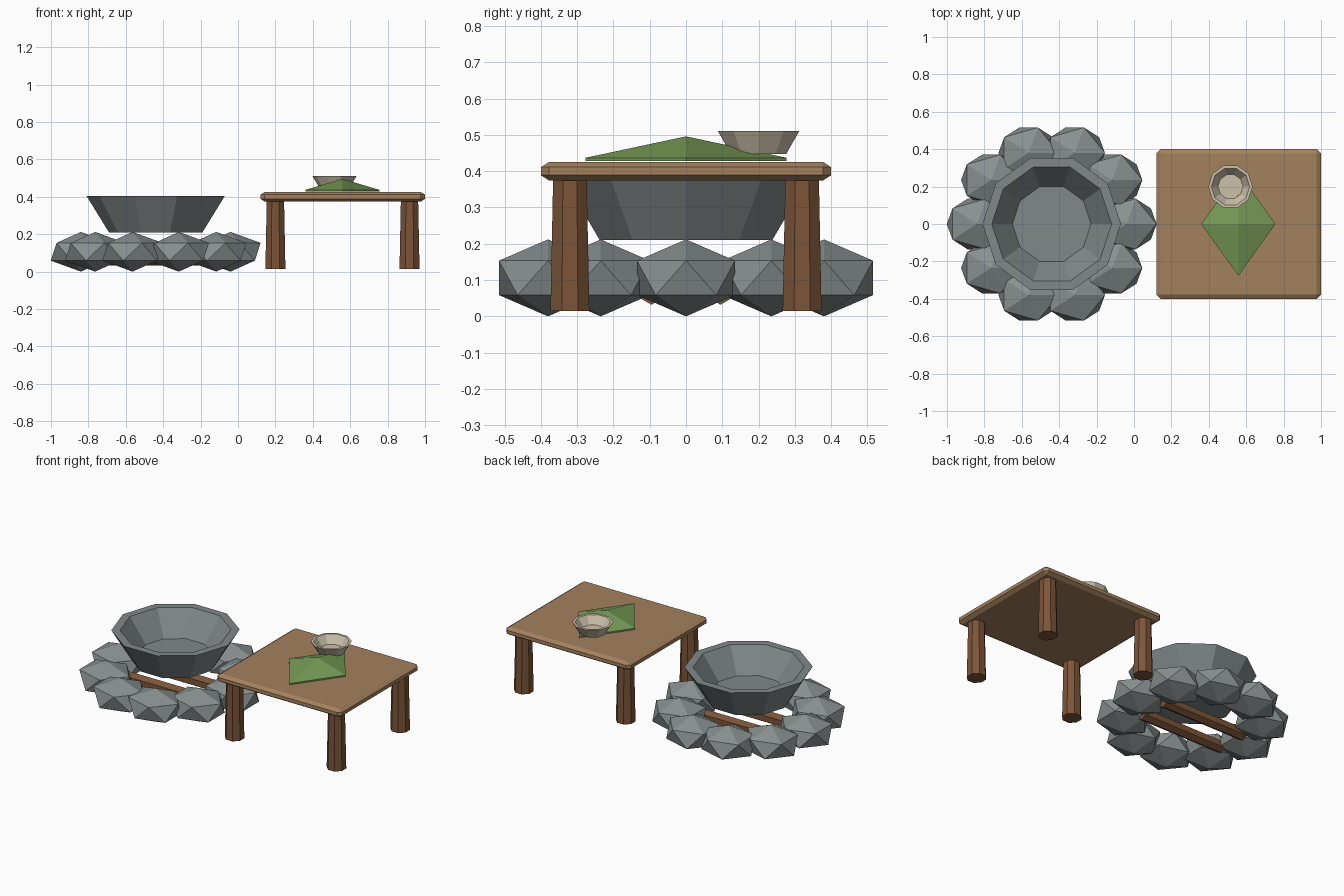
import bpy
import bmesh
from math import cos, sin, pi, radians
from mathutils import Matrix, Vector

cube = bpy.data.objects.get("Cube")
if cube:
    bpy.data.objects.remove(cube, do_unlink=True)


def material(name, rgb):
    mat = bpy.data.materials.new(name)
    mat.use_nodes = True
    mat.diffuse_color = (*rgb, 1)
    mat.node_tree.nodes["Principled BSDF"].inputs["Base Color"].default_value = (*rgb, 1)
    return mat


stone_grey = material("stone_grey", (0.25, 0.28, 0.28))
basin_grey = material("basin_grey", (0.22, 0.25, 0.25))
plank_wood = material("plank_wood", (0.37, 0.22, 0.11))
dark_wood = material("dark_wood", (0.20, 0.09, 0.04))
leaf_green = material("leaf_green", (0.18, 0.32, 0.09))
clay_cream = material("clay_cream", (0.60, 0.53, 0.40))


def add_object(name, bm, mat, location):
    bmesh.ops.recalc_face_normals(bm, faces=bm.faces)
    mesh = bpy.data.meshes.new(name)
    bm.to_mesh(mesh)
    bm.free()
    mesh.materials.append(mat)
    obj = bpy.data.objects.new(name, mesh)
    obj.location = location
    bpy.context.collection.objects.link(obj)
    return obj


def lathe(name, rings, sides, mat, location, turn=0, scale=(1, 1, 1), axis="Z"):
    """Stack (radius, height) rings into a closed faceted solid."""
    bm = bmesh.new()
    loops = []
    for radius, z in rings:
        if radius == 0:
            loops.append([bm.verts.new((0, 0, z))] * sides)
        else:
            loops.append([bm.verts.new((radius * cos(turn + 2 * pi * i / sides),
                                        radius * sin(turn + 2 * pi * i / sides), z))
                          for i in range(sides)])
    for low, high in zip(loops, loops[1:]):
        for i in range(sides):
            j = (i + 1) % sides
            quad = dict.fromkeys((low[i], low[j], high[j], high[i]))
            bm.faces.new(list(quad))
    for loop, (radius, _) in ((loops[0], rings[0]), (loops[-1], rings[-1])):
        if radius:
            bm.faces.new(loop)
    bmesh.ops.scale(bm, vec=scale, verts=bm.verts)
    if axis == "X":
        bmesh.ops.rotate(bm, matrix=Matrix.Rotation(pi / 2, 3, "Y"), verts=bm.verts)
    return add_object(name, bm, mat, location)


# Ring of flattened stones
pit = Vector((-0.44, 0, 0))
for i in range(10):
    angle = i * pi / 5
    bm = bmesh.new()
    bmesh.ops.create_icosphere(bm, subdivisions=1, radius=1)
    bmesh.ops.scale(bm, vec=(0.18, 0.159, 0.106), verts=bm.verts)
    add_object(f"ring_stone_{i + 1}", bm, stone_grey,
               pit + Vector((0.4 * cos(angle), 0.4 * sin(angle), 0.106)))

# Two logs lying inside the ring
for side, y in (("front", -0.095), ("back", 0.095)):
    lathe(f"{side}_log", [(0.038, -0.3), (0.038, 0.3)], 6, dark_wood,
          pit + Vector((0, y, 0.07)), axis="X")

# Large and small bowls share one profile
bowl = [(0.25, 0), (0.37, 0.195), (0.32, 0.195), (0.21, 0.045)]
lathe("large_bowl", bowl, 10, basin_grey, pit + Vector((0, 0, 0.21)))
lathe("small_bowl", bowl, 10, clay_cream, (0.516, 0.2, 0.447), scale=(0.32, 0.32, 0.33))

# Table top with chamfered edges
bm = bmesh.new()
bmesh.ops.create_cube(bm, size=1)
bmesh.ops.scale(bm, vec=(0.88, 0.8, 0.08), verts=bm.verts)
bmesh.ops.bevel(bm, geom=bm.edges[:], offset=0.023, segments=1, affect="EDGES")
bmesh.ops.scale(bm, vec=(1, 1, 0.65), verts=bm.verts)
add_object("table_top", bm, plank_wood, (0.56, 0, 0.4))

# Tapered table legs
for x_name, x in (("right", 0.2), ("left", 0.917)):
    for y_name, y in (("front", -0.32), ("back", 0.32)):
        lathe(f"{y_name}_{x_name}_leg", [(0.058, 0.015), (0.05, 0.385)], 8,
              dark_wood, (x, y, 0), turn=radians(22.5))

# Leaf laid on the table with a raised middle
lathe("leaf", [(1, 0), (1, 0.009), (0, 0.068)], 4, leaf_green, (0.558, 0, 0.428),
      scale=(0.198, 0.277, 1))
